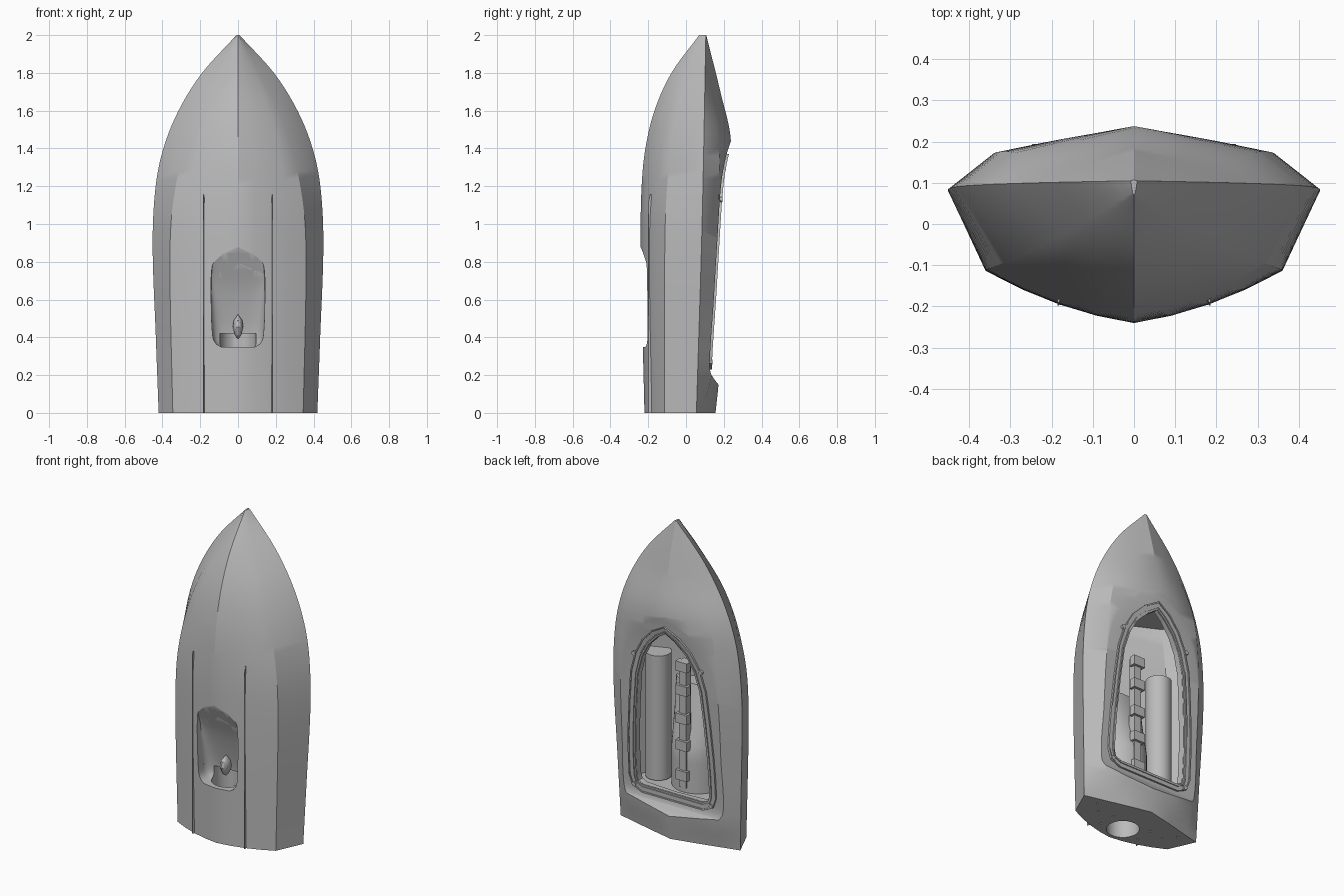
import bpy, bmesh, math
from mathutils import Vector

old = bpy.data.objects.get("Cube")
if old:
    bpy.data.objects.remove(old, do_unlink=True)

grey = bpy.data.materials.new("plain grey")
grey.use_nodes = True
grey.diffuse_color = (0.5, 0.5, 0.5, 1)
grey.node_tree.nodes["Principled BSDF"].inputs["Base Color"].default_value = (0.5, 0.5, 0.5, 1)


def curve(keys):
    """Smooth interpolation through (z, value) keys."""
    def slope(i):
        a, b = keys[max(i - 1, 0)], keys[min(i + 1, len(keys) - 1)]
        return (b[1] - a[1]) / (b[0] - a[0])

    def value(z):
        z = min(max(z, keys[0][0]), keys[-1][0])
        i = max(j for j in range(len(keys) - 1) if keys[j][0] <= z)
        (a, p), (b, q) = keys[i], keys[i + 1]
        h, t = b - a, (z - a) / (b - a)
        u = 1 - t
        return (p * u * u * (1 + 2 * t) + q * t * t * (3 - 2 * t)
                + h * t * u * (u * slope(i) - t * slope(i + 1)))
    return value


def finish(name, bm):
    bmesh.ops.recalc_face_normals(bm, faces=bm.faces)
    mesh = bpy.data.meshes.new(name)
    bm.to_mesh(mesh)
    bm.free()
    mesh.materials.append(grey)
    ob = bpy.data.objects.new(name, mesh)
    bpy.context.collection.objects.link(ob)
    return ob


def loft(name, rings, closed=False):
    """Skin rings of points; cap the ends, or join last ring to first."""
    bm = bmesh.new()
    rows = [[bm.verts.new(p) for p in ring] for ring in rings]
    pairs = list(zip(rows, rows[1:])) + ([(rows[-1], rows[0])] if closed else [])
    for a, b in pairs:
        for i in range(len(a)):
            j = (i + 1) % len(a)
            bm.faces.new((a[i], a[j], b[j], b[i]))
    if not closed:
        bm.faces.new(rows[0])
        bm.faces.new(rows[-1])
    return finish(name, bm)


def cylinder(name, x, y, radius, z0, z1, n=32):
    ring = [(x + radius * math.cos(k * math.tau / n), y + radius * math.sin(k * math.tau / n))
            for k in range(n)]
    return loft(name, [[(a, b, z) for a, b in ring] for z in (z0, z1)])


def box(name, x, y, z, sx, sy, sz):
    return loft(name, [[(x + i * sx / 2, y + j * sy / 2, h)
                        for i, j in ((-1, -1), (1, -1), (1, 1), (-1, 1))]
                       for h in (z - sz / 2, z + sz / 2)])


def cut_with(ob, cutter):
    mod = ob.modifiers.new("cut", "BOOLEAN")
    mod.operation, mod.solver, mod.object = "DIFFERENCE", "EXACT", cutter
    bpy.context.view_layer.objects.active = ob
    bpy.ops.object.modifier_apply(modifier=mod.name)


def mirrored(half):
    """Half section from keel to ridge, both ends on the centre line."""
    return half + [(-x, y) for x, y in reversed(half[1:-1])]


# Hull lines along the length
sheer_x = curve([(0, .42), (.4, .435), (.9, .452), (1.2, .436), (1.4, .395), (1.6, .315),
                 (1.8, .19), (2, .008)])
chine_x = curve([(0, .345), (.7, .36), (1, .355), (1.2, .33), (1.4, .285), (1.6, .215),
                 (1.8, .115), (2, .003)])
keel_y = curve([(0, -.22), (.9, -.24), (1.2, -.235), (1.4, -.215), (1.6, -.167), (1.8, -.077), (2, .07)])
chine_y = curve([(0, -.113), (.8, -.113), (1.2, -.1), (1.6, -.05), (2, .075)])
sheer_y = curve([(0, .055), (1, .085), (2, .105)])
ridge_y = curve([(0, .156), (.15, .172), (.7, .215), (1.43, .238), (1.7, .182), (2, .107)])
crown = curve([(0, .24), (.2, .65), (.6, .6), (1.2, .57), (1.43, .55), (1.7, .35), (2, .24)])
seat_keys = [(.15, .172), (.2, .135), (.25, .125), (.6, .147), (.9, .165), (1.2, .185),
             (1.35, .21), (1.44, .238)]
seat_y = curve(seat_keys)


def hull_ring(z):
    xs, xc, yk, yc, ys, yd = (f(z) for f in (sheer_x, chine_x, keel_y, chine_y, sheer_y, ridge_y))
    half = [(0, yk)]
    for t in (.25, .5, .75):
        half.append((xc * t, yk + (yc - yk) * t - .22 * xc * t * (1 - t)))
    knuckle = ys + (yd - ys) * crown(z)
    half += [(xc, yc), (xs, ys), (xs * .76, knuckle), (xs * .4, knuckle + (yd - knuckle) * .5), (0, yd)]
    return [(x, y, z) for x, y in mirrored(half)]


hull = loft("hull", [hull_ring(i / 25) for i in range(51)])

# Sunken hatch seat across the deck
profile = [(.14, .4)] + [(.15 + k * .0258, seat_y(.15 + k * .0258)) for k in range(51)] + [(1.46, .4)]
seat = loft("seat_cutter", [[(x, y, z) for z, y in profile] for x in (-.6, .6)])


# Inner cavity and the hatch opening
def cavity_ring(z):
    top = min(seat_y(max(z, .25)), ridge_y(z)) - .025
    half = [(0, keel_y(z) + .035), (chine_x(z) - .035, chine_y(z) + .025),
            (sheer_x(z) - .04, sheer_y(z) - .01), (sheer_x(z) * .68, top - .02), (0, top)]
    return [(x, y, z) for x, y in mirrored(half)]


cavity = loft("cavity_cutter", [cavity_ring(.25 + k * .05) for k in range(24)])

side = [(0, 1.32), (.06, 1.28), (.13, 1.21), (.18, 1.12), (.215, 1), (.235, .8), (.25, .6),
        (.255, .45), (.255, .33), (.245, .295), (.21, .28), (.1, .28), (0, .28)]
outline = [Vector(p) for p in mirrored(side)]


def offset(d):
    out = []
    for i, p in enumerate(outline):
        t = outline[(i + 1) % len(outline)] - outline[i - 1]
        out.append(p + Vector((-t.y, t.x)).normalized() * d)
    return out


opening = loft("opening_cutter", [[(p.x, y, p.y) for p in outline] for y in (.06, .4)])

# Water intake scoop in the bottom
scoop_depth = curve([(.35, -.09), (.45, -.1), (.65, -.15), (.78, -.2), (.89, -.245)])
scoop_width = curve([(.35, .09), (.365, .115), (.4, .133), (.6, .142), (.75, .14), (.89, .12)])


def scoop_ring(z):
    w, d = scoop_width(z), scoop_depth(z)
    rim = min(-.18, d - .01)
    arc = [(w * math.copysign(abs(math.cos(a)) ** .6, math.cos(a)),
            rim + (d - rim) * math.sin(a) ** .6) for a in (k * math.pi / 16 for k in range(1, 16))]
    return [(x, y, z) for x, y in [(w, -.4), (w, rim)] + arc + [(-w, rim), (-w, -.4)]]


scoop = loft("scoop_cutter", [scoop_ring(z) for z in
             [.35, .357, .365, .38, .4] + [.44 + k * .045 for k in range(11)]])
bore = cylinder("bore_cutter", 0, -.1, .095, -.1, .42, 48)


# Arched jet housing inside, over the scoop and bore
def housing_ring(z):
    top = min(.03, .03 - (z - .5) * .3)
    arc = [(.165 * math.cos(a), -.15 + (top + .15) * math.sin(a))
           for a in (k * math.pi / 20 for k in range(21))]
    return [(x, y, z) for x, y in arc + [(-.165, -.18), (0, -.205), (.165, -.18)]]


housing = loft("jet_housing", [housing_ring(.24 + k * .05) for k in range(14)])

for cutter in (seat, cavity, opening, scoop, bore):
    cut_with(hull, cutter)
for cutter in (scoop, bore):
    cut_with(housing, cutter)

# Transom bolt holes
for s in (-1, 1):
    for x, y in ((.14, -.02), (.14, -.13), (.24, -.03), (.3, .03)):
        hole = cylinder("bolt_cutter", s * x, y, .007, -.05, .03, 10)
        cut_with(hull, hole)
        bpy.data.objects.remove(hole, do_unlink=True)
for cutter in (seat, cavity, opening, scoop, bore):
    bpy.data.objects.remove(cutter, do_unlink=True)


# Hatch frame and gasket bead following the seat
def frame(name, inner, outer, height):
    rings = []
    for a, b in zip(offset(inner), offset(outer)):
        ya, yb = seat_y(max(a.y, .22)), seat_y(max(b.y, .22))
        rings.append([(a.x, ya - .012, a.y), (a.x, ya + height, a.y),
                      (b.x, yb + height, b.y), (b.x, yb - .012, b.y)])
    return loft(name, rings, closed=True)


parts = [hull, housing,
         frame("hatch_frame", .002, .05, .006),
         frame("gasket_bead", .012, .02, .012),
         frame("frame_lip", .042, .05, .012)]

# Frame screws, spray strakes and side tubes
for s, label in ((1, "left"), (-1, "right")):
    for x, z in ((.235, 1.13), (.27, .27)):
        y = seat_y(z)
        ring = [(s * x + .013 * math.cos(k * math.tau / 16), z + .013 * math.sin(k * math.tau / 16))
                for k in range(16)]
        parts.append(loft(label + "_frame_screw", [[(a, h, b) for a, b in ring] for h in (y, y + .015)]))
    parts.append(loft(label + "_strake", [[(s * .171, -.165, z), (s * .182, -.165, z),
                                           (s * .186, tip, z), (s * .182, tip, z)]
                                          for z, tip in ((0, -.198), (1.12, -.198), (1.155, -.19))]))
    parts.append(cylinder(label + "_side_tube", s * .235, -.06, .075, .26, 1.05))

# Central mounting rail with brackets
parts.append(box("mount_rail", 0, .01, .68, .05, .05, .8))
for z in (.36, .55, .72, .9, 1.05):
    parts.append(box("rail_bracket", 0, .03, z, .08, .04, .06))

# Shaft fairing inside the scoop
parts.append(loft("shaft_fairing", [[(.028 * r * math.cos(k * math.tau / 20), -.12 + .05 * r * math.sin(k * math.tau / 20), z)
             for k in range(20)] for r, z in ((.05, .39), (.6, .41), (1, .455), (.8, .49), (.05, .52))]))

bpy.ops.object.select_all(action="DESELECT")
for ob in parts:
    ob.select_set(True)
bpy.context.view_layer.objects.active = hull
bpy.ops.object.shade_smooth_by_angle(angle=math.radians(28))
